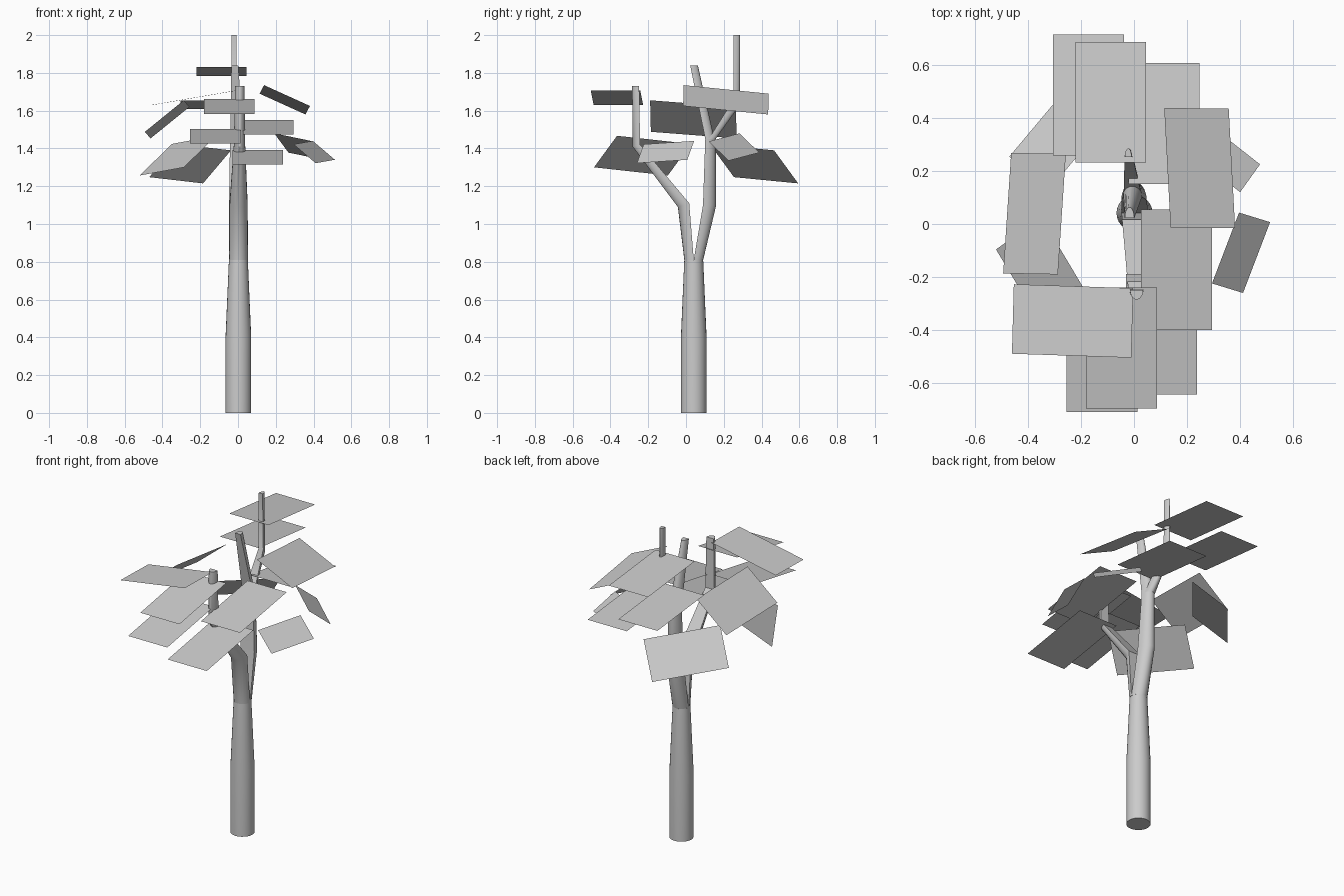
import bpy, math
from mathutils import Vector

if "Cube" in bpy.data.objects:
    bpy.data.objects.remove(bpy.data.objects["Cube"])


def make(name, verts, faces, smooth=False):
    me = bpy.data.meshes.new(name)
    me.from_pydata(verts, [], faces)
    ob = bpy.data.objects.new(name, me)
    bpy.context.collection.objects.link(ob)
    if smooth:
        bpy.ops.object.select_all(action='DESELECT')
        ob.select_set(True)
        bpy.context.view_layer.objects.active = ob
        bpy.ops.object.shade_smooth_by_angle(angle=math.radians(35))
    return ob


def loft(name, rings):
    """Skin a list of equal-length vertex rings and cap both ends."""
    n = len(rings[0])
    verts = [v for r in rings for v in r]
    faces = [(k * n + i, k * n + (i + 1) % n, (k + 1) * n + (i + 1) % n, (k + 1) * n + i)
             for k in range(len(rings) - 1) for i in range(n)]
    faces += [tuple(range(n))[::-1], tuple(range(len(verts) - n, len(verts)))]
    return make(name, verts, faces, True)


def circle(r, z, n=24):
    return [(0.002 + r * math.cos(a), 0.041 + r * math.sin(a), z)
            for a in (2 * math.pi * i / n for i in range(n))]


def half(cx, rx, flat, arc, n=10):
    """Half-round section: flat and arc are the (y, z) of its two sides."""
    f, d = Vector(flat), Vector(arc) - Vector(flat)
    pts = []
    for i in range(n + 1):
        a = math.pi * i / n
        p = f + d * math.sin(a)
        pts.append((cx + rx * math.cos(a), p.x, p.y))
    return pts if d.x > 0 else pts[::-1]


# Trunk
loft("trunk", [circle(.068, 0), circle(.068, .4), circle(.05, .81)])

# Branches: the trunk splits into two halves, the rear one forks again
loft("front_branch", [
    half(.003, .05, (.041, .81), (-.009, .81)),
    half(.003, .048, (.017, 1.11), (-.043, 1.09)),
    half(.008, .03, (-.243, 1.42), (-.283, 1.41)),
    half(.01, .025, (-.248, 1.73), (-.285, 1.73))])
loft("rear_branch", [
    half(.003, .05, (.041, .81), (.091, .81)),
    half(.0, .048, (.09, 1.1), (.16, 1.1)),
    half(-.006, .036, (.102, 1.45), (.157, 1.45))])
loft("rear_fork_inner", [
    half(-.006, .036, (.102, 1.45), (.15, 1.45)),
    half(-.017, .018, (.022, 1.84), (.063, 1.84))])
loft("rear_fork_outer", [
    half(-.006, .032, (.12, 1.45), (.157, 1.45)),
    half(-.02, .016, (.252, 1.66), (.285, 1.63)),
    half(-.022, .013, (.252, 2.0), (.285, 2.0))])

count = 0


def leaf(a, b, c):
    """Parallelogram leaf through three consecutive corners, facing up."""
    global count
    count += 1
    a, b, c = Vector(a), Vector(b), Vector(c)
    q = [a, b, c, a + c - b]
    if (b - a).cross(c - b).z < 0:
        q.reverse()
    make("leaf_%02d" % count, q, [(0, 1, 2, 3)])


# Leaves pitched only front to back: left x, front y, front z, back z
for x, y, z0, z1 in [
        (-.221, .231, 1.83, 1.783), (-.305, .259, 1.655, 1.608),
        (-.02, .151, 1.535, 1.488), (-.18, -.695, 1.583, 1.663),
        (.027, -.4, 1.473, 1.55), (-.254, -.708, 1.425, 1.503),
        (-.03, -.643, 1.315, 1.393)]:
    leaf((x, y, z0), (x + .267, y, z0), (x + .267, y + .455, z1))

# Leaves tilted outwards, three corners each
leaf((.138, -.013, 1.735), (.114, .437, 1.69), (.357, .435, 1.58))
leaf((-.287, -.19, 1.655), (-.257, .264, 1.62), (-.463, .268, 1.453))
leaf((-.453, -.227, 1.63), (-.003, -.242, 1.707), (-.01, -.504, 1.707))
leaf((.396, .043, 1.44), (.513, .007, 1.34), (.411, -.26, 1.322))
leaf((.4, .12, 1.437), (.475, .225, 1.335), (.267, .388, 1.378))
leaf((-.47, .254, 1.248), (-.185, .594, 1.215), (-.037, .466, 1.39))
leaf((-.52, -.096, 1.257), (-.286, -.487, 1.3), (-.116, -.365, 1.467))
